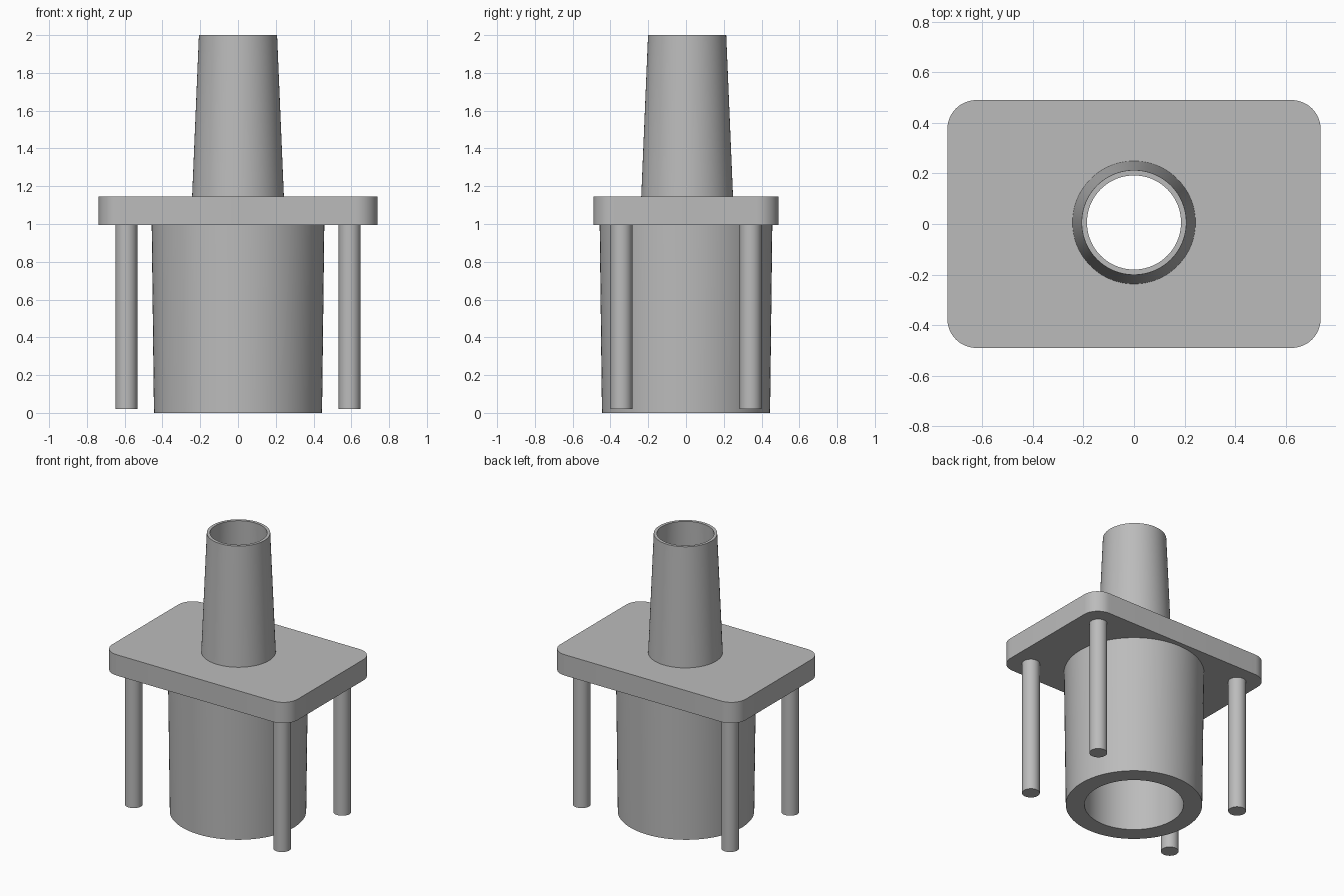
import bpy, bmesh, math
from mathutils import Vector

cube = bpy.data.objects.get("Cube")
if cube:
    bpy.data.objects.remove(cube, do_unlink=True)

grey = bpy.data.materials.new("plain grey")
grey.use_nodes = True
colour = (0.5, 0.5, 0.5, 1)
grey.diffuse_color = colour
grey.node_tree.nodes["Principled BSDF"].inputs["Base Color"].default_value = colour

SEGMENTS = 96
PLATE_BOTTOM, PLATE_TOP = 0.995, 1.145
BORE = 0.22          # hole through the plate
NOZZLE_Y = 0.006     # the nozzle sits slightly towards the back


def finish(name, bm):
    bmesh.ops.recalc_face_normals(bm, faces=bm.faces)
    mesh = bpy.data.meshes.new(name)
    bm.to_mesh(mesh)
    bm.free()
    mesh.materials.append(grey)
    ob = bpy.data.objects.new(name, mesh)
    bpy.context.collection.objects.link(ob)
    bpy.ops.object.select_all(action="DESELECT")
    ob.select_set(True)
    bpy.context.view_layer.objects.active = ob
    bpy.ops.object.shade_smooth_by_angle(angle=math.radians(30))
    return ob


def circle(radius, z=0, x=0, y=0, start=0, turn=math.tau, count=SEGMENTS):
    angles = [start + turn * i / count for i in range(count)]
    return [Vector((x + radius * math.cos(a), y + radius * math.sin(a), z)) for a in angles]


def tube(name, profile, y=0):
    """Join rings of (radius, height) into an open-ended wall."""
    bm = bmesh.new()
    rings = [[bm.verts.new(p) for p in circle(r, z, y=y)] for r, z in profile]
    for low, high in zip(rings, rings[1:]):
        for i in range(SEGMENTS):
            j = (i + 1) % SEGMENTS
            bm.faces.new((low[i], low[j], high[j], high[i]))
    return finish(name, bm)


def rounded_rectangle(half_x, half_y, radius, z, steps=12):
    points = []
    for k, (sx, sy) in enumerate(((1, 1), (-1, 1), (-1, -1), (1, -1))):
        cx, cy = sx * (half_x - radius), sy * (half_y - radius)
        points += circle(radius, z, cx, cy, k * math.pi / 2,
                         math.pi / 2 * (steps + 1) / steps, steps + 1)
    return points


# Flange plate: rounded outline with a round hole, extruded upwards
bm = bmesh.new()
edges = []
for loop in (rounded_rectangle(0.738, 0.49, 0.115, PLATE_BOTTOM),
             circle(BORE, PLATE_BOTTOM, y=NOZZLE_Y)):
    verts = [bm.verts.new(p) for p in loop]
    edges += [bm.edges.new((a, b)) for a, b in zip(verts, verts[1:] + verts[:1])]
bmesh.ops.triangle_fill(bm, use_beauty=True, edges=edges)
grown = bmesh.ops.extrude_face_region(bm, geom=bm.faces[:], use_keep_orig=True)
top = [g for g in grown["geom"] if isinstance(g, bmesh.types.BMVert)]
bmesh.ops.translate(bm, verts=top, vec=(0, 0, PLATE_TOP - PLATE_BOTTOM))
finish("flange_plate", bm)

# Tapered nozzle with a thin wall, and the thick socket under the plate
tube("nozzle", [(0.243, PLATE_TOP), (0.207, 2), (0.186, 2), (BORE, PLATE_TOP)], NOZZLE_Y)
tube("socket", [(0.457, PLATE_BOTTOM), (0.445, 0), (0.323, 0), (0.323, PLATE_BOTTOM)])

# Four pins, one near each corner
pin_bottom = 0.02
for x_name, sx in (("left", 1), ("right", -1)):
    for y_name, sy in (("front", -1), ("back", 1)):
        bm = bmesh.new()
        bmesh.ops.create_cone(bm, cap_ends=True, segments=48, radius1=0.058,
                              radius2=0.058, depth=PLATE_BOTTOM - pin_bottom)
        bmesh.ops.translate(bm, verts=bm.verts,
                            vec=(sx * 0.591, sy * 0.342, (PLATE_BOTTOM + pin_bottom) / 2))
        finish(f"{y_name}_{x_name}_pin", bm)
